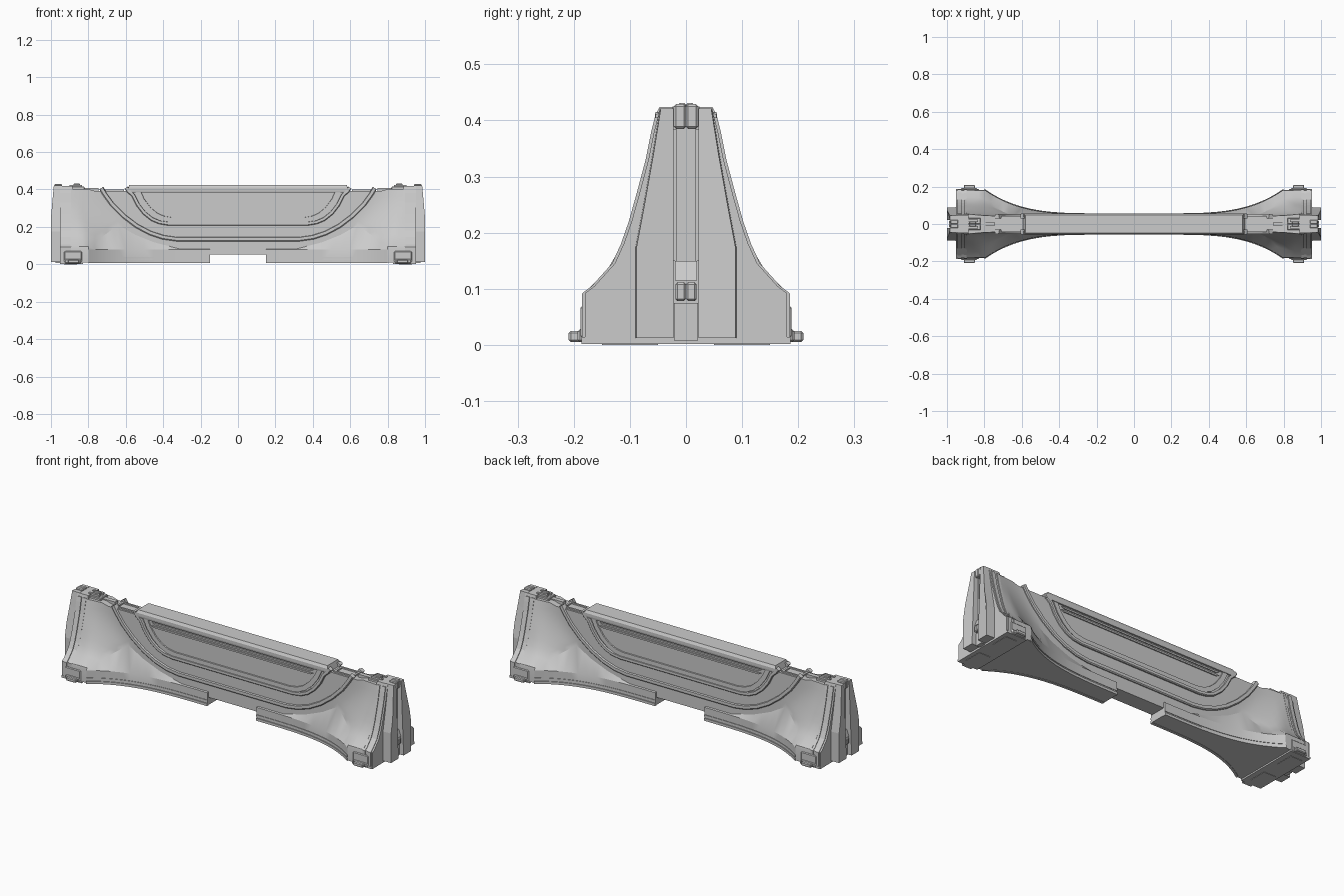
import bpy, bmesh, math
from mathutils import Vector

if "Cube" in bpy.data.objects:
    bpy.data.objects.remove(bpy.data.objects["Cube"])


def lerp_table(tab, v):
    if v <= tab[0][0]:
        return tab[0][1]
    for (a, p), (b, q) in zip(tab, tab[1:]):
        if v <= b:
            return p + (q - p) * (v - a) / (b - a)
    return tab[-1][1]


def finish(name, verts, faces, bevel=0.0, smooth=None):
    """Make one quadrant (+x, +y) and mirror it to the other three."""
    me = bpy.data.meshes.new(name)
    me.from_pydata(verts, [], faces)
    bm = bmesh.new()
    bm.from_mesh(me)
    bmesh.ops.recalc_face_normals(bm, faces=bm.faces)
    bm.to_mesh(me)
    bm.free()
    ob = bpy.data.objects.new(name, me)
    bpy.context.collection.objects.link(ob)
    if smooth:
        bpy.context.view_layer.objects.active = ob
        ob.select_set(True)
        bpy.ops.object.shade_smooth_by_angle(angle=math.radians(smooth))
        ob.select_set(False)
    if bevel:
        b = ob.modifiers.new("bevel", 'BEVEL')
        b.width, b.segments, b.limit_method = bevel, 1, 'ANGLE'
    m = ob.modifiers.new("mirror", 'MIRROR')
    m.use_axis = (True, True, False)
    return ob


def prism(name, pts, axis, a, b, bevel=0.0):
    """Extrude a 2D outline along axis: 'x' takes (y, z), 'y' takes (x, z)."""
    put = (lambda p, d: (d, p[0], p[1])) if axis == 'x' else (lambda p, d: (p[0], d, p[1]))
    n = len(pts)
    verts = [put(p, a) for p in pts] + [put(p, b) for p in pts]
    faces = [(i, (i + 1) % n, (i + 1) % n + n, i + n) for i in range(n)]
    faces += [tuple(range(n)), tuple(range(n, 2 * n))]
    return finish(name, verts, faces, bevel)


def box(name, x0, x1, y0, y1, z0, z1, bevel=0.0):
    return prism(name, [(x0, z0), (x1, z0), (x1, z1), (x0, z1)], 'y', y0, y1, bevel)


def sweep(name, path, section, smooth=35):
    """Sweep a section of (side offset, y) along a path of (x, z)."""
    P = [Vector(p) for p in path]
    verts, faces, k = [], [], len(section)
    for i, p in enumerate(P):
        d = (P[min(i + 1, len(P) - 1)] - P[max(i - 1, 0)]).normalized()
        nrm = Vector((-d.y, d.x))
        verts += [(p.x + nrm.x * s, y, p.y + nrm.y * s) for s, y in section]
    for i in range(len(P) - 1):
        for j in range(k):
            a, b = i * k + j, i * k + (j + 1) % k
            faces.append((a, b, b + k, a + k))
    faces += [tuple(range(k)), tuple(range(len(verts) - k, len(verts)))]
    return finish(name, verts, faces, 0, smooth)


# Shared shapes: end profile (z -> half width), foot crease, flare surface
WALL = 0.044
END = [(0, .183), (.092, .183), (.105, .166), (.145, .13), (.18, .114), (.22, .1),
       (.27, .086), (.33, .07), (.38, .06), (.42, .05)]
CREASE = [(.315, .083), (.45, .118), (.55, .158), (.64, .21), (.80, .094)]
START = [(.2, .62), (.3, .7), (.4, .77)]


def foot_width(x):
    t = min(max((x - .15) / .65, 0), 1)
    return .052 + .131 * t ** 3.5


def flare(x, z):
    x0 = lerp_table(START, z)
    xe = .8 + .1 * max(z - .094, 0) / .3
    t = min(max((x - x0) / (xe - x0), 0), 1)
    return WALL + (lerp_table(END, z) - WALL) * t ** 1.35


# Flared body: wall, saddle and foot as one grid
xs = [.15, .235, .315, .38, .45, .5, .55, .6, .64, .67, .7, .73, .765, .8, .83, .86, .895]
verts, faces = [], []
for x in xs:
    zc = lerp_table(CREASE, x)
    top = .392 if x < .79 else .402
    col = [(0, .01), (foot_width(x), .01), (foot_width(x), .08), (flare(x, zc), zc)]
    for i in range(1, 9):
        z = zc + (top - zc) * i / 8
        col.append((flare(x, z), z))
    col.append((0, top))
    verts += [(x, y, z) for y, z in col]
n = len(col)
for i in range(len(xs) - 1):
    for j in range(n - 1):
        a = i * n + j
        faces.append((a, a + 1, a + n + 1, a + n))
faces += [tuple(range(n)), tuple(range(len(verts) - n, len(verts)))]
finish("flared_body", verts, faces, 0, 22)

# Middle of the wall, raised above the ground
box("centre_wall", 0, .16, 0, WALL, .052, .392)

# Base lip and groove ridge following the foot's curved edge
for name, z0, z1, off in (("base_lip", .008, .022, .005), ("base_ridge", .03, .04, .003)):
    lip, fc = [], []
    for x in xs[:14]:
        y = foot_width(x)
        lip += [(x, y - .01, z0), (x, y + off, z0), (x, y + off, z1), (x, y - .01, z1)]
    for i in range(13):
        for j in range(4):
            a, b = i * 4 + j, i * 4 + (j + 1) % 4
            fc.append((a, b, b + 4, a + 4))
    fc += [(0, 1, 2, 3), tuple(range(52, 56))]
    finish(name, lip, fc, 0, 30)

# Outer U-shaped rib and the double inner frame
outer = [(0, .137), (.33, .137), (.40, .147), (.47, .17), (.54, .207), (.61, .26),
         (.67, .32), (.71, .375), (.73, .408)]
inner = [(0, .218), (.37, .218), (.42, .226), (.46, .243), (.50, .275), (.535, .32),
         (.56, .37), (.585, .392), (.597, .41)]
sweep("outer_rib", outer, [(-.014, .03), (-.014, .05), (-.009, .054), (.007, .054), (.012, .03)])
sweep("inner_frame", inner, [(-.011, .03), (-.011, .051), (-.007, .055), (.007, .055), (.01, .03)])
step = [(x * .945, z + .027) for x, z in inner[:-2]]
sweep("inner_frame_step", step, [(-.022, .03), (-.022, .05), (.004, .05), (.008, .03)])

# Top rail with chamfered edges, and panel slats below it
rail = [(0, .385), (.053, .385), (.055, .395), (.055, .41), (.047, .424), (0, .424)]
rv = [(0, y, z) for y, z in rail] + [(.595 - (z - .385) * .35, y, z) for y, z in rail]
finish("top_rail", rv, [(i, i + 1, i + 7, i + 6) for i in range(5)] + [(6, 7, 8, 9, 10, 11)])
for i, z in enumerate((.35, .368)):
    prism("panel_slat_%d" % i, [(0, z), (.48, z), (.495, z + .009), (0, z + .009)], 'y', .04, .05)

# Rim pocket between rail and outer rib
box("pocket_side", .61, .73, .024, .034, .385, .399)
box("pocket_inner_end", .61, .622, 0, .034, .385, .399)
box("pocket_outer_end", .718, .73, 0, .034, .385, .399)


def end_outline(off, top):
    pts = [(y + off, z) for z, y in END if z < top]
    pts[0] = (pts[0][0], .012)
    return [(0, .012)] + pts + [(lerp_table(END, top) + off, top), (0, top)]


# End bulkhead with two raised ribs
prism("end_bulkhead", end_outline(-.003, .42), 'x', .885, .952)
prism("end_rib_inner", end_outline(.001, .405), 'x', .893, .908)
prism("end_rib_outer", end_outline(.002, .405), 'x', .921, .943)

# Tapered end panels either side of the coupling slot
side = [(.022, .012), (.09, .012), (.09, .175), (.076, .25), (.06, .34), (.047, .421), (.022, .421)]
pv = [(.94, y, z) for y, z in side]
pv += [(1.0 - max(z - .25, 0) * .09, y - (.002 if y > .03 else 0), z) for y, z in side]
finish("end_panel", pv, [(i, (i + 1) % 7, (i + 1) % 7 + 7, i + 7) for i in range(7)]
       + [tuple(range(7)), tuple(range(7, 14))])

# Coupling slot: cap, hooked connector and lower block
box("slot_cap", .94, .982, 0, .022, .385, .429, .004)
box("slot_rail", .94, .962, .016, .022, .15, .385)
box("slot_lower_block", .94, .975, 0, .021, .008, .075)
box("connector_base", .94, .99, 0, .019, .078, .112, .004)
prism("connector_hook", [(.94, .115), (.985, .115), (.972, .15), (.94, .15)], 'y', 0, .02)

# Clips on the top of each end
box("top_clip_base", .82, .915, 0, .032, .395, .415, .003)
box("top_clip_side", .835, .9, .012, .024, .41, .425)
box("top_clip_head", .845, .88, 0, .014, .41, .431, .003)
box("top_clip_bar", .745, .82, 0, .012, .385, .408)

# Corner feet: end base plate, housing, side lug and underside pads
box("end_base_plate", .83, .952, 0, .186, .002, .014)
box("foot_housing", .835, .93, .17, .188, .012, .07, .004)
box("foot_housing_fillet", .84, .925, .18, .193, .005, .028, .004)
box("side_lug", .85, .91, .185, .209, .005, .025, .004)
box("underside_pad", .86, .93, .05, .15, 0, .006)
